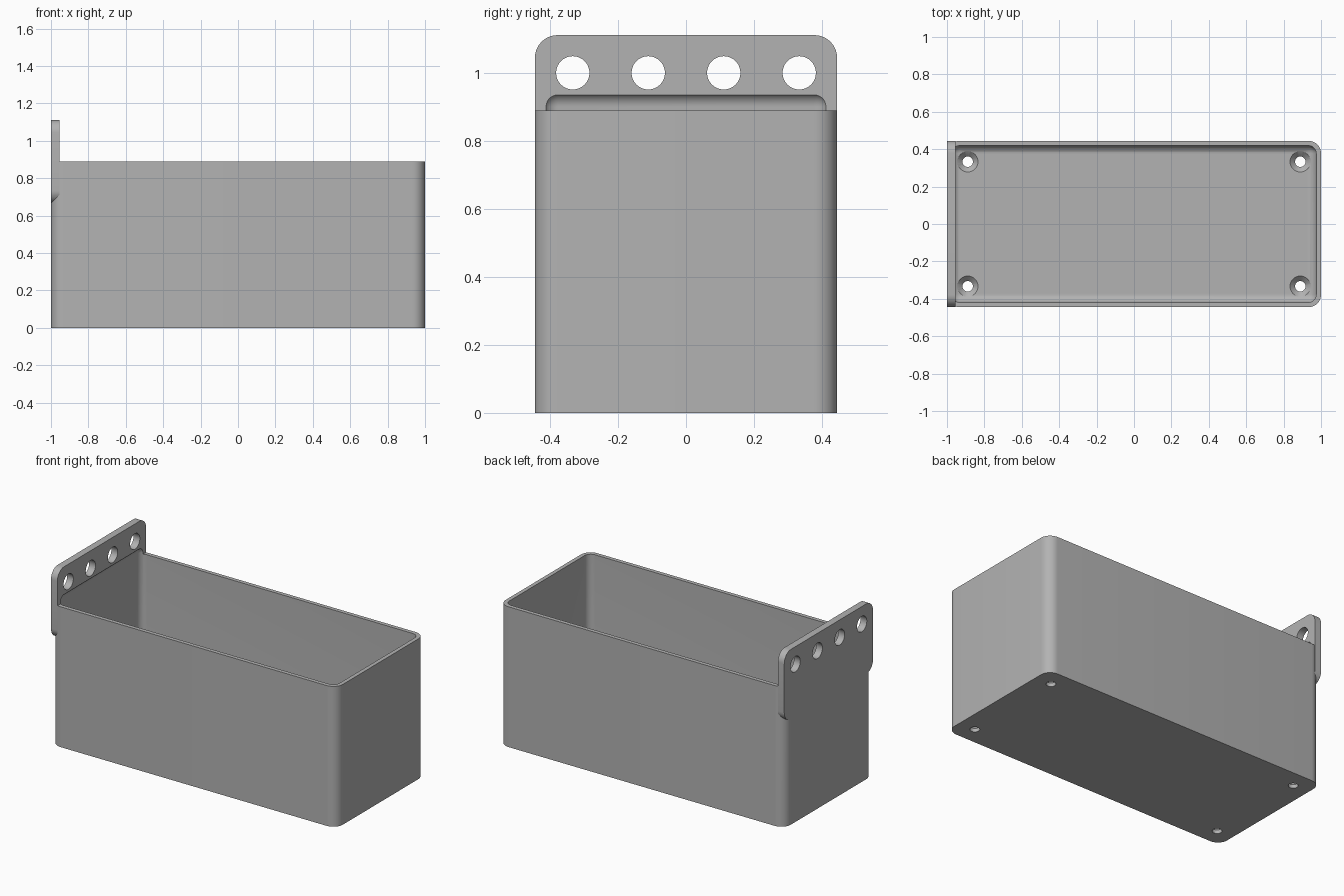
import bpy
import bmesh
from math import radians
from mathutils import Matrix

# Remove the default object
if "Cube" in bpy.data.objects:
    bpy.data.objects.remove(bpy.data.objects["Cube"], do_unlink=True)

grey = bpy.data.materials.new("plain grey")
grey.use_nodes = True
grey.diffuse_color = (0.45, 0.45, 0.45, 1)
grey.node_tree.nodes["Principled BSDF"].inputs["Base Color"].default_value = grey.diffuse_color

LENGTH, WIDTH, HEIGHT = 2.0, 0.889, 0.889
WALL, FLOOR, PLATE = 0.0255, 0.05, 0.0445
CORNER, FILLET = 0.067, 0.043


def finish(name, bm):
    mesh = bpy.data.meshes.new(name)
    bm.to_mesh(mesh)
    bm.free()
    mesh.materials.append(grey)
    obj = bpy.data.objects.new(name, mesh)
    bpy.context.collection.objects.link(obj)
    return obj


def rounded_box(name, low, high, radius, axis=None):
    """Box rounded on edges along one axis, or on all edges."""
    bm = bmesh.new()
    bmesh.ops.create_cube(bm, size=1)
    for v in bm.verts:
        v.co = [low[i] if v.co[i] < 0 else high[i] for i in range(3)]
    edges = [e for e in bm.edges if axis is None
             or abs((e.verts[0].co - e.verts[1].co).normalized()[axis]) > 0.9]
    bmesh.ops.bevel(bm, geom=edges, offset=radius, segments=10,
                    profile=0.5, affect='EDGES', clamp_overlap=True)
    return finish(name, bm)


def cone(name, centre, bottom, top, depth, turn=Matrix()):
    bm = bmesh.new()
    bmesh.ops.create_cone(bm, cap_ends=True, segments=40, radius1=bottom,
                          radius2=top, depth=depth,
                          matrix=Matrix.Translation(centre) @ turn)
    return finish(name, bm)


def combine(target, other, operation):
    mod = target.modifiers.new(other.name, 'BOOLEAN')
    mod.operation, mod.object, mod.solver = operation, other, 'EXACT'
    bpy.context.view_layer.objects.active = target
    bpy.ops.object.modifier_apply(modifier=mod.name)
    bpy.data.objects.remove(other, do_unlink=True)


# Outer body with rounded upright corners
x, y = LENGTH / 2, WIDTH / 2
bin_body = rounded_box("storage_bin", (-x, -y, 0), (x, y, HEIGHT), CORNER, axis=2)

# Hanging plate at the right end
plate = rounded_box("hanging_plate", (-x, -y, 0.667), (-x + PLATE, y, 1.111), CORNER, axis=0)
combine(bin_body, plate, 'UNION')

# Filleted cavity, which also scoops the foot of the plate
cavity = rounded_box("cavity", (-x + WALL, -y + WALL, FLOOR),
                     (x - WALL, y - WALL, 0.943), FILLET)
combine(bin_body, cavity, 'DIFFERENCE')

# Row of holes in the plate
for i in range(4):
    hole = cone("plate_hole", (-x, -0.333 + i * 0.222, 1.0), 0.049, 0.049, 0.3,
                Matrix.Rotation(radians(90), 4, 'Y'))
    combine(bin_body, hole, 'DIFFERENCE')

# Countersunk screw holes in the floor
for sx in (-1, 1):
    for sy in (-1, 1):
        px, py = sx * 0.889, sy * 0.333
        shaft = cone("screw_hole", (px, py, 0), 0.028, 0.028, 0.3)
        combine(bin_body, shaft, 'DIFFERENCE')
        sink = cone("countersink", (px, py, FLOOR - 0.01), 0.025, 0.065, 0.04)
        combine(bin_body, sink, 'DIFFERENCE')

# Smooth curves, crisp edges
bpy.ops.object.select_all(action='DESELECT')
bin_body.select_set(True)
bpy.context.view_layer.objects.active = bin_body
bpy.ops.object.shade_smooth_by_angle(angle=radians(30))
